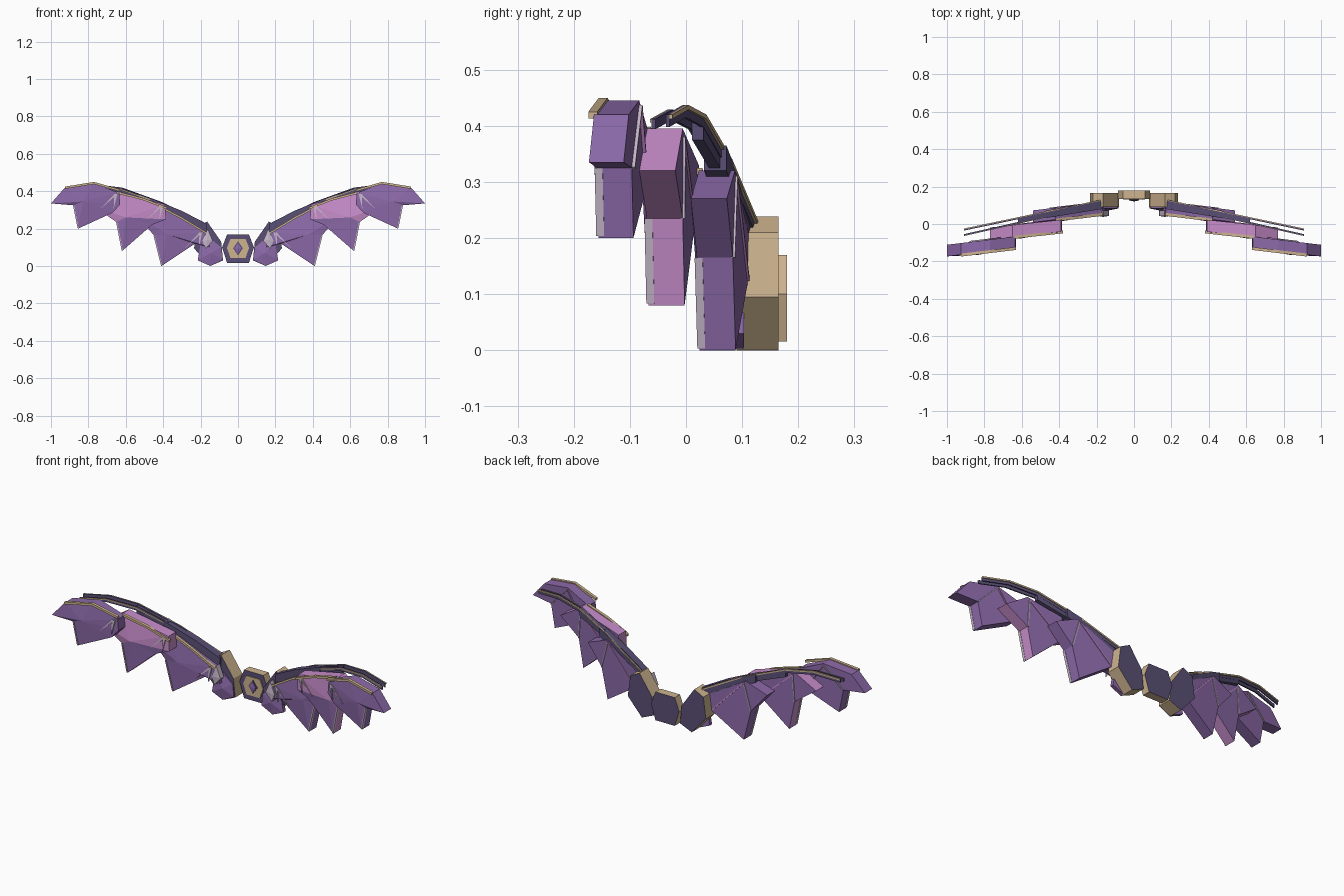
import bpy, bmesh
from mathutils import Vector

if "Cube" in bpy.data.objects:
    bpy.data.objects.remove(bpy.data.objects["Cube"])


def material(name, rgb):
    m = bpy.data.materials.new(name)
    lin = [((c / 255 + 0.055) / 1.055) ** 2.4 for c in rgb]
    m.diffuse_color = (*lin, 1)
    m.use_nodes = True
    m.node_tree.nodes["Principled BSDF"].inputs["Base Color"].default_value = m.diffuse_color
    return m


PURPLE = material("purple", (141, 106, 170))
PINK = material("pink", (200, 141, 203))
DARK = material("dark violet", (89, 79, 116))
TAN = material("tan", (205, 179, 143))
LILAC = material("pale lilac", (200, 186, 204))


def prism(name, pts, y_front, depth, mats, rule=None, apex=None, lift=0.012,
          back_lift=0, mirror=True):
    """Solid from an x-z outline; y_front(x) slants it, apex folds its faces into fans."""
    bm = bmesh.new()
    front = [bm.verts.new((x, y_front(x), z)) for x, z in pts]
    back = [bm.verts.new((x, y_front(x) + depth, z)) for x, z in pts]
    n = len(pts)

    def cap(ring, offset):
        if not offset:
            bm.faces.new(ring)
            return
        y = y_front(apex[0]) + offset
        tip = bm.verts.new((apex[0], y, apex[1]))
        for i in range(n):
            bm.faces.new((ring[i], ring[(i + 1) % n], tip))

    cap(front, -lift if apex else 0)
    cap(back, depth + back_lift if back_lift else 0)
    for i in range(n):
        j = (i + 1) % n
        bm.faces.new((front[i], front[j], back[j], back[i]))
    bmesh.ops.recalc_face_normals(bm, faces=bm.faces)
    if rule:
        for f in bm.faces:
            f.material_index = rule(f.normal, f.calc_center_median())
    mesh = bpy.data.meshes.new(name)
    bm.to_mesh(mesh)
    bm.free()
    for m in mats:
        mesh.materials.append(m)
    ob = bpy.data.objects.new(name, mesh)
    bpy.context.collection.objects.link(ob)
    if mirror:
        ob.modifiers.new("mirror", "MIRROR").use_axis[0] = True
    return ob


def slant(x0, y0, slope):
    return lambda x: y0 + (x - x0) * slope


def flat(y):
    return slant(0, y, 0)


def band(name, path, width, y_front, depth, mat):
    """Narrow strip following a path, widened downward."""
    low = [(x, z - width) for x, z in reversed(path)]
    return prism(name, path + low, y_front, depth, [mat])


def rib(name, a, b, width, y_front, depth, mat):
    """Straight strip from a to b."""
    a, b = Vector(a), Vector(b)
    d = (b - a).normalized() * width / 2
    side = Vector((-d.y, d.x))
    pts = [tuple(p) for p in (a + side, b + side, b - side, a - side)]
    return prism(name, pts, y_front, depth, [mat])


def side_walls(normal, center):
    return 0 if abs(normal.y) > 0.7 else 1


def upper_pink(normal, center):
    if normal.y > 0.5:
        return 0
    if normal.y < -0.5:
        return 1 if center.z > 0.265 else 0
    return 1


# Centre clasp: dark plates with tan walls, an inset panel and a gem
hexagon = [(0.085, 0.1), (0.058, 0.17), (-0.058, 0.17),
           (-0.085, 0.1), (-0.058, 0.016), (0.058, 0.016)]
panel = [(x * 0.7, 0.095 + (z - 0.095) * 0.66) for x, z in hexagon]
prism("clasp", hexagon, flat(0.135), 0.045, [DARK, TAN], side_walls, mirror=False)
prism("clasp_panel", panel, flat(0.13), 0.008, [TAN], mirror=False)
diamond = [(1, 0), (0, 1), (-1, 0), (0, -1)]
for part, k, y, mat in (("clasp_gem_rim", 1, 0.127, DARK), ("clasp_gem", 0.75, 0.124, PURPLE)):
    prism(part, [(x * 0.026 * k, 0.095 + z * 0.038 * k) for x, z in diamond],
          flat(y), 0.006, [mat], apex=(0, 0.095), lift=0.003, mirror=False)

# Shoulder plates beside the clasp
prism("shoulder_plate", [(0.08, 0.03), (0.15, 0.0), (0.235, 0.095), (0.22, 0.21),
                         (0.165, 0.238), (0.09, 0.13)],
      flat(0.09), 0.075, [DARK, TAN], side_walls)
prism("shoulder_claw", [(0.083, 0.035), (0.15, 0.002), (0.215, 0.03), (0.2, 0.12),
                        (0.15, 0.15), (0.09, 0.1)],
      flat(0.083), 0.02, [PURPLE], apex=(0.145, 0.07))
prism("shoulder_gem", [(0.135, 0.135), (0.172, 0.092), (0.19, 0.135), (0.162, 0.2)],
      flat(0.043), 0.03, [LILAC], apex=(0.165, 0.14), lift=0.005)

# Three overlapping wing panels, each with a hanging spike
inner_y = slant(0.53, 0.01, -0.12)
middle_y = slant(0.77, -0.083, -0.11)
outer_y = slant(1.0, -0.173, -0.12)
prism("inner_panel", [(0.15, 0.1), (0.23, 0.12), (0.41, 0.0), (0.45, 0.165),
                      (0.54, 0.27), (0.42, 0.32), (0.17, 0.18)],
      inner_y, 0.064, [PURPLE], apex=(0.38, 0.17))
prism("middle_panel", [(0.385, 0.25), (0.46, 0.22), (0.62, 0.08), (0.65, 0.235),
                       (0.77, 0.32), (0.65, 0.395), (0.39, 0.33)],
      middle_y, 0.064, [PURPLE, PINK], upper_pink, apex=(0.6, 0.26))
prism("outer_panel", [(0.63, 0.33), (0.67, 0.285), (0.856, 0.2), (0.88, 0.325),
                      (1.0, 0.335), (0.925, 0.42), (0.77, 0.445), (0.635, 0.39)],
      outer_y, 0.062, [PURPLE], apex=(0.83, 0.345))

# Ribs per panel: root fan, pale spike edge, pale and pink struts on the back
for part, (x, z), notch, spike, crown, low, yf in (
        ("inner", (0.19, 0.18), (0.449, 0.165), (0.409, 0.004), (0.41, 0.31), (0.235, 0.125), inner_y),
        ("middle", (0.4, 0.325), (0.649, 0.235), (0.619, 0.084), (0.64, 0.38), (0.465, 0.225), middle_y),
        ("outer", (0.645, 0.385), (0.879, 0.325), (0.855, 0.204), (0.77, 0.435), (0.675, 0.29), outer_y)):
    for k, (dx, dz) in enumerate(((0.02, -0.08), (0.09, -0.08))):
        prism(f"{part}_rib_{k}", [(x, z), (x + dx, z + dz), (x + 0.016, z)],
              lambda v, f=yf: f(v) - 0.008, 0.012, [LILAC])
    rib(part + "_spike_edge", notch, spike, 0.006, lambda v, f=yf: f(v) - 0.004, 0.014, LILAC)
    rib(part + "_back_strut", crown, notch, 0.005, lambda v, f=yf: f(v) + 0.06, 0.008, LILAC)
    rib(part + "_back_brace", crown, low, 0.005, lambda v, f=yf: f(v) + 0.06, 0.008, PINK)

# Tan trim along the upper front edge of each panel
for part, path, yf in (
        ("inner", [(0.165, 0.18), (0.3, 0.262), (0.42, 0.325)], inner_y),
        ("middle", [(0.38, 0.315), (0.5, 0.362), (0.64, 0.398)], middle_y),
        ("outer", [(0.63, 0.41), (0.77, 0.45), (0.925, 0.425)], outer_y)):
    band(part + "_trim", path, 0.012, lambda v, f=yf: f(v) - 0.01, 0.016, TAN)

# Dark arm bar behind the panels, thinning toward the tip
band("arm_bar", [(0.165, 0.225), (0.3, 0.295), (0.47, 0.365)], 0.045,
     slant(0.17, 0.08, -0.16), 0.04, DARK)
band("arm_tip", [(0.45, 0.358), (0.62, 0.415)], 0.04, slant(0.45, 0.045, -0.2), 0.02, DARK)

# Long swept blades at the back, dark with tan edging
sweep = [(0.17, 0.225), (0.4, 0.34), (0.62, 0.42), (0.77, 0.437), (0.91, 0.42)]
lowered = [(x, z - 0.008) for x, z in sweep]
band("rear_blade", sweep, 0.022, slant(0.17, 0.12, -0.21), 0.006, DARK)
band("rear_blade_edge", sweep, 0.008, slant(0.17, 0.126, -0.21), 0.005, TAN)
band("front_blade", lowered, 0.018, slant(0.17, 0.105, -0.225), 0.007, DARK)
band("front_blade_edge", lowered, 0.006, slant(0.17, 0.102, -0.225), 0.004, TAN)
